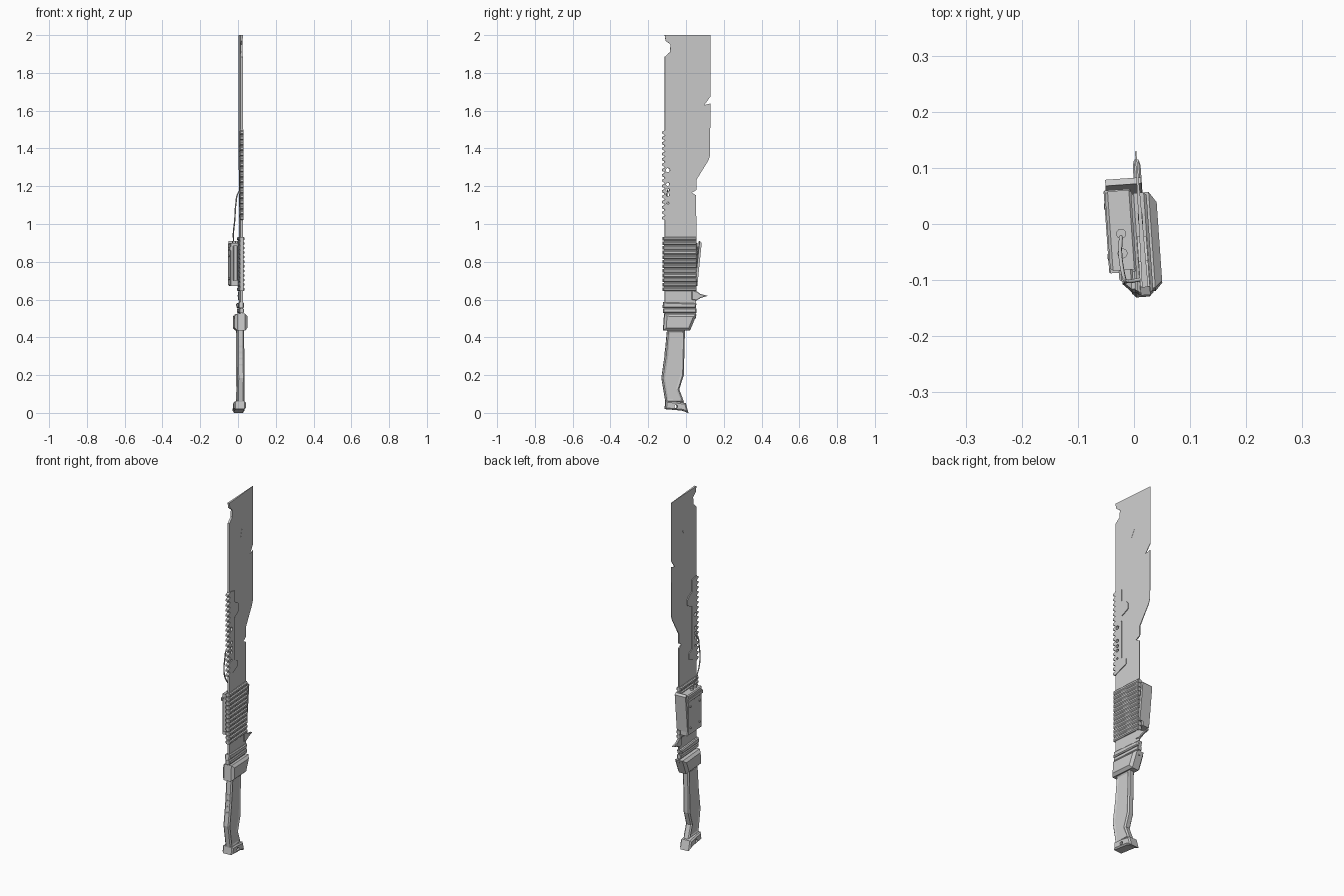
import bpy, bmesh, math
from mathutils import Matrix, Vector

if "Cube" in bpy.data.objects:
    bpy.data.objects.remove(bpy.data.objects["Cube"])

steel = bpy.data.materials.new("grey_steel")
steel.use_nodes = True
GREY = (0.6, 0.6, 0.6, 1)
steel.diffuse_color = GREY
steel.node_tree.nodes["Principled BSDF"].inputs["Base Color"].default_value = GREY

# The whole weapon is turned slightly about its long axis
PLACE = Matrix.Translation((0.012, 0, 0)) @ Matrix.Rotation(math.radians(4), 4, "Z")


def finish(name, bm):
    bmesh.ops.recalc_face_normals(bm, faces=bm.faces)
    bm.transform(PLACE)
    mesh = bpy.data.meshes.new(name)
    bm.to_mesh(mesh)
    bm.free()
    mesh.materials.append(steel)
    ob = bpy.data.objects.new(name, mesh)
    bpy.context.collection.objects.link(ob)
    return ob


def prism(name, profile, x0, x1, bevel=0, inset=None, taper=0):
    """Side profile of (y, z) points extruded across x."""
    bm = bmesh.new()
    rings = [[bm.verts.new((x + s * taper * y, y, z)) for y, z in profile]
             for x, s in ((x0, 1), (x1, -1))]
    caps = [bm.faces.new(r) for r in rings]
    n = len(profile)
    for i in range(n):
        j = (i + 1) % n
        bm.faces.new((rings[0][i], rings[0][j], rings[1][j], rings[1][i]))
    bmesh.ops.recalc_face_normals(bm, faces=bm.faces)
    if bevel:
        rim = list({e for f in caps for e in f.edges})
        bmesh.ops.bevel(bm, geom=rim, offset=bevel, segments=1, affect="EDGES")
    if inset:
        sides = sorted(bm.faces, key=lambda f: -f.calc_area() * abs(f.normal.x))[:2]
        bmesh.ops.inset_region(bm, faces=sides, thickness=inset[0], depth=inset[1])
    return finish(name, bm)


def rect(y0, y1, z0, z1):
    return [(y0, z0), (y1, z0), (y1, z1), (y0, z1)]


def rod(name, centre, axis, radius, length, sides=12):
    bm = bmesh.new()
    turn = Vector((0, 0, 1)).rotation_difference(Vector(axis)).to_matrix().to_4x4()
    bmesh.ops.create_cone(bm, cap_ends=True, segments=sides, radius1=radius, radius2=radius,
                          depth=length, matrix=Matrix.Translation(centre) @ turn)
    return finish(name, bm)


def cut(target, cutter):
    mod = target.modifiers.new("hole", "BOOLEAN")
    mod.operation, mod.solver, mod.object = "DIFFERENCE", "EXACT", cutter
    bpy.context.view_layer.objects.active = target
    bpy.ops.object.modifier_apply(modifier=mod.name)


# Blade with chipped edges, thinning towards the cutting side
blade = prism("blade", [
    (-0.113, 0.5), (-0.113, 1.885), (-0.085, 1.91), (-0.082, 1.95), (-0.108, 1.97), (-0.113, 2),
    (0.13, 2), (0.13, 1.675), (0.097, 1.63), (0.13, 1.638), (0.127, 1.36), (0.118, 1.335),
    (0.056, 1.235), (0.055, 1.18), (0.03, 1.165), (0.054, 1.152), (0.055, 0.655),
    (0.052, 0.5)], -0.0035, 0.0035, taper=0.018)

# Toothed spine plate
teeth = 17
step = 0.48 / teeth
spine = []
for i in range(teeth):
    z = 1.02 + i * step
    spine += [(-0.112, z), (-0.127, z + step * 0.25), (-0.127, z + step * 0.6), (-0.112, z + step * 0.85)]
spine += [(-0.112, 1.5), (-0.066, 1.49), (-0.066, 1.425), (-0.035, 1.41), (-0.022, 1.395),
          (-0.022, 1.365), (-0.035, 1.355), (-0.066, 1.34), (-0.066, 1.1), (-0.035, 1.085),
          (-0.035, 1.055), (-0.08, 1.035)]
plate = prism("spine_plate", spine, -0.0085, 0.0085)

# Holes through the spine
for z, r in ((1.285, 0.011), (1.21, 0.009), (1.18, 0.009), (1.155, 0.009), (1.11, 0.006)):
    cutter = rod("hole_cutter", (0, -0.097, z), (1, 0, 0), r, 0.1)
    for ob in (blade, plate):
        cut(ob, cutter)
    bpy.data.objects.remove(cutter)

# Small slot and scratch on both faces
for side in (-1, 1):
    prism("slot", rect(-0.07, -0.064, 1.31, 1.34), side * 0.008, side * 0.0095)
    prism("scratch", [(0.0, 1.76), (0.02, 1.8), (0.014, 1.81)], side * 0.003, side * 0.004)

# Ribbed wrap
prism("wrap_core", rect(-0.117, 0.052, 0.648, 0.932), -0.009, 0.009)
bands = 12
for i in range(bands):
    z = 0.645 + i * 0.0243
    prism("wrap_band", rect(-0.123, 0.056, z, z + 0.019), -0.014, 0.014, 0.005)

# Hooked spike and collar under the wrap
prism("spike", [(0.03, 0.65), (0.06, 0.642), (0.075, 0.63), (0.115, 0.62), (0.075, 0.607),
                (0.055, 0.595), (0.03, 0.6)], -0.007, 0.007, 0.003)
prism("collar_lower", rect(-0.122, 0.054, 0.53, 0.553), -0.015, 0.012, 0.004)
prism("collar_upper", [(-0.125, 0.556), (0.05, 0.556), (0.056, 0.58), (-0.12, 0.586)], -0.018, 0.012, 0.005)

# Guard
prism("guard", [(-0.121, 0.437), (0.02, 0.435), (0.056, 0.522), (-0.115, 0.525)],
      -0.037, 0.031, 0.013)

# Grip with recessed side panels and finger ribs
prism("grip", [(-0.1, 0.44), (-0.113, 0.3), (-0.13, 0.185), (-0.108, 0.055), (-0.01, 0.055),
               (-0.036, 0.125), (-0.012, 0.2), (-0.006, 0.44)], -0.024, 0.014, 0.007, (0.011, -0.004))
for i in range(5):
    z = 0.25 + i * 0.032
    prism("grip_rib", rect(-0.121 + i * 0.004, -0.105, z, z + 0.01), -0.015, 0.005)

# Pommel with lanyard hole
pommel = prism("pommel", [(-0.112, 0.02), (-0.02, 0.012), (0.012, 0), (-0.002, 0.052),
                          (-0.06, 0.06), (-0.108, 0.062)], -0.04, 0.022, 0.007)
cutter = rod("lanyard_cutter", (0, -0.055, 0.034), (1, 0, 0), 0.009, 0.2)
cut(pommel, cutter)
bpy.data.objects.remove(cutter)

# Side box with lid, panel, studs and rear strap
prism("side_box", rect(-0.08, 0.062, 0.672, 0.9), -0.06, -0.012, 0.005, (0.012, -0.002))
prism("box_lid", rect(-0.084, 0.064, 0.86, 0.88), -0.062, -0.014, 0.002)
prism("box_clip", rect(-0.1, -0.078, 0.7, 0.885), -0.045, -0.02, 0.004)
prism("rear_strap", [(0.05, 0.7), (0.062, 0.695), (0.083, 0.9), (0.072, 0.91)], -0.058, 0.006)
for y in (-0.055, 0.035):
    for z in (0.71, 0.83):
        rod("box_stud", (-0.06, y, z), (1, 0, 0), 0.006, 0.006, 8)
for y in (-0.05, -0.015):
    rod("cable_socket", (-0.036, y, 0.903), (0, 0, 1), 0.009, 0.014)

# Cable from the box to the spine
curve = bpy.data.curves.new("cable", "CURVE")
curve.dimensions = "3D"
curve.bevel_depth = 0.0035
curve.bevel_resolution = 1
path = [(-0.036, -0.015, 0.9), (-0.04, -0.05, 0.95), (-0.036, -0.095, 1.02),
        (-0.03, -0.1, 1.11), (-0.018, -0.1, 1.165), (0, -0.097, 1.18)]
spline = curve.splines.new("BEZIER")
spline.bezier_points.add(len(path) - 1)
for p, co in zip(spline.bezier_points, path):
    p.co = PLACE @ Vector(co)
    p.handle_left_type = p.handle_right_type = "AUTO"
spline.resolution_u = 5
curve.materials.append(steel)
bpy.context.collection.objects.link(bpy.data.objects.new("cable", curve))
